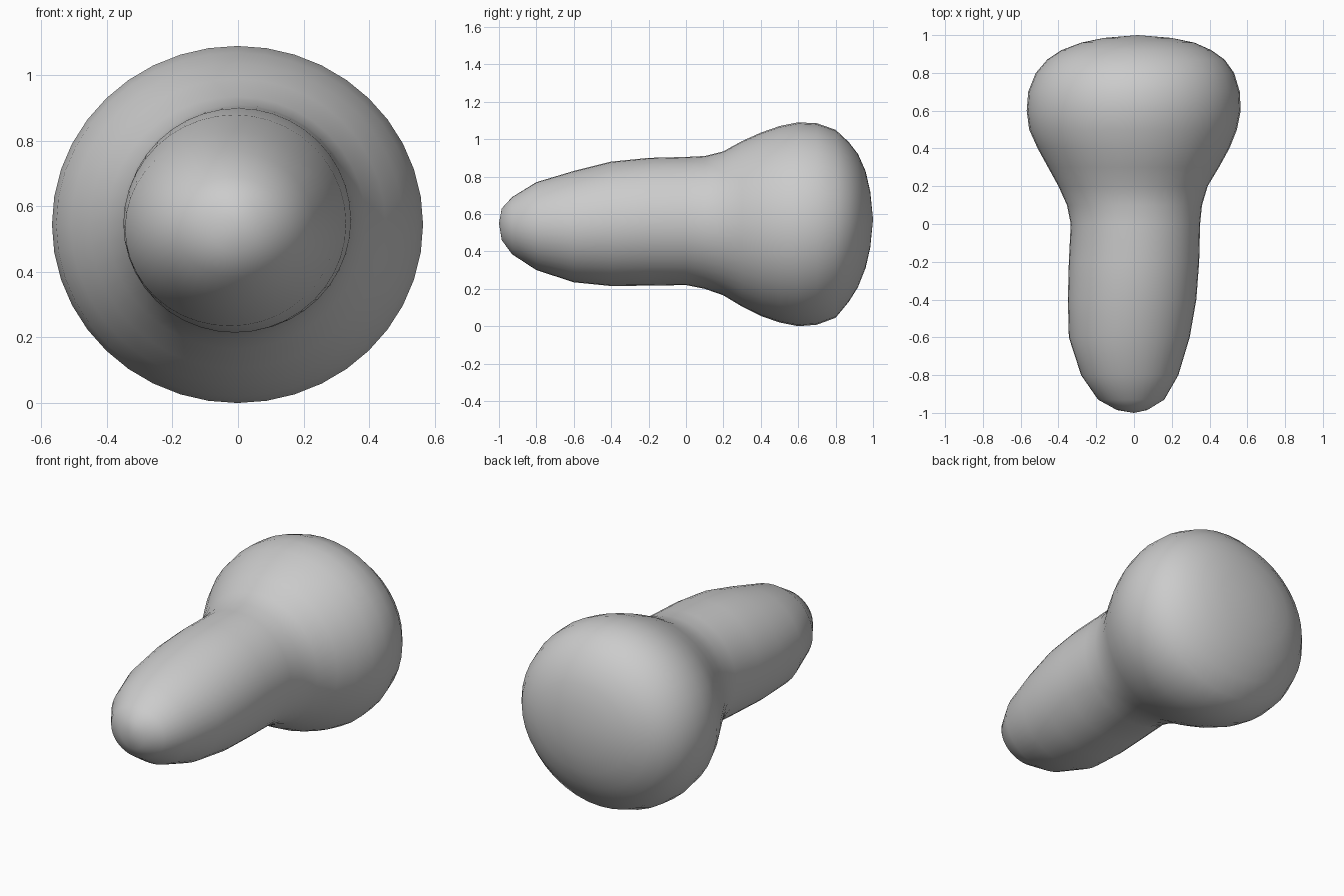
import bpy, bmesh, math

cube = bpy.data.objects.get("Cube")
if cube:
    bpy.data.objects.remove(cube, do_unlink=True)

# Plain grey clay
mat = bpy.data.materials.new("light_grey")
mat.use_nodes = True
grey = (0.6, 0.6, 0.6, 1)
mat.diffuse_color = grey
mat.node_tree.nodes["Principled BSDF"].inputs["Base Color"].default_value = grey

# Cross-sections along the body: y, x min, x max, z min, z max
SECTIONS = [
    (-0.985, -0.09, 0.07, 0.46, 0.63), (-0.93, -0.19, 0.16, 0.385, 0.69),
    (-0.80, -0.28, 0.235, 0.30, 0.77), (-0.60, -0.345, 0.295, 0.235, 0.83),
    (-0.40, -0.35, 0.33, 0.215, 0.88), (-0.20, -0.345, 0.345, 0.217, 0.90),
    (0.00, -0.335, 0.35, 0.22, 0.905), (0.10, -0.355, 0.36, 0.20, 0.91),
    (0.20, -0.40, 0.39, 0.165, 0.935), (0.30, -0.455, 0.45, 0.105, 0.99),
    (0.40, -0.51, 0.505, 0.055, 1.035), (0.50, -0.555, 0.545, 0.02, 1.07),
    (0.60, -0.568, 0.565, 0.00, 1.09), (0.70, -0.56, 0.56, 0.008, 1.085),
    (0.80, -0.52, 0.53, 0.045, 1.05), (0.87, -0.46, 0.48, 0.13, 0.985),
    (0.92, -0.385, 0.41, 0.21, 0.92), (0.96, -0.28, 0.32, 0.31, 0.83),
    (0.985, -0.16, 0.20, 0.42, 0.72),
]
SIDES = 40

# Loft the rounded stem into the bulbous head
bm = bmesh.new()
rings = []
for y, x0, x1, z0, z1 in SECTIONS:
    cx, cz, rx, rz = (x0 + x1) / 2, (z0 + z1) / 2, (x1 - x0) / 2, (z1 - z0) / 2
    rings.append([bm.verts.new((cx + rx * math.cos(a), y, cz + rz * math.sin(a)))
                  for a in (2 * math.pi * i / SIDES for i in range(SIDES))])
for a, b in zip(rings, rings[1:]):
    for i in range(SIDES):
        j = (i + 1) % SIDES
        bm.faces.new((a[i], a[j], b[j], b[i]))

# Close both ends with a rounded tip
for ring, tip in ((rings[0], (0, -1, 0.55)), (rings[-1], (0.02, 1, 0.57))):
    v = bm.verts.new(tip)
    for i in range(SIDES):
        bm.faces.new((ring[i], ring[(i + 1) % SIDES], v))
bmesh.ops.recalc_face_normals(bm, faces=bm.faces)
for f in bm.faces:
    f.smooth = True

mesh = bpy.data.meshes.new("bulb_body")
bm.to_mesh(mesh)
bm.free()
mesh.materials.append(mat)
body = bpy.data.objects.new("bulb_body", mesh)
bpy.context.scene.collection.objects.link(body)
